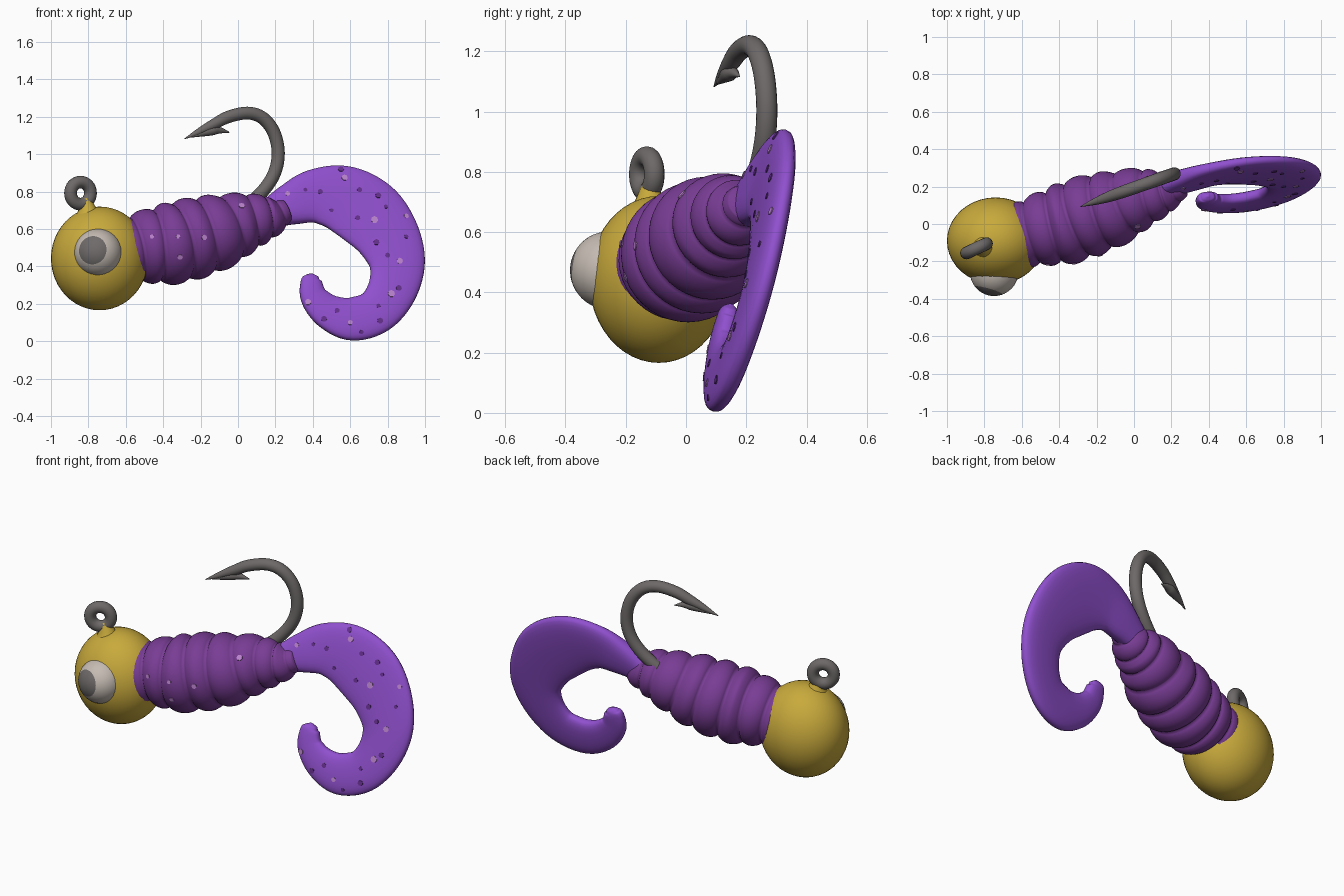
import bpy, bmesh, math
from mathutils import Vector, Matrix
from mathutils.bvhtree import BVHTree

if "Cube" in bpy.data.objects:
    bpy.data.objects.remove(bpy.data.objects["Cube"])


def material(name, rgb):
    m = bpy.data.materials.new(name)
    m.diffuse_color = (*rgb, 1)
    m.use_nodes = True
    m.node_tree.nodes["Principled BSDF"].inputs["Base Color"].default_value = m.diffuse_color
    return m


YELLOW = material("mustard_yellow", (0.58, 0.40, 0.045))
BODY = material("deep_purple", (0.19, 0.046, 0.30))
TAIL = material("bright_purple", (0.28, 0.08, 0.62))
METAL = material("hook_grey", (0.155, 0.14, 0.14))
WHITE = material("eye_white", (0.56, 0.50, 0.45))
PUPIL = material("pupil_grey", (0.16, 0.145, 0.145))
LIGHT = material("light_speck", (0.50, 0.23, 0.62))
DARK = material("dark_speck", (0.13, 0.03, 0.27))


def finish(bm, name, mats, smooth=True):
    bmesh.ops.recalc_face_normals(bm, faces=bm.faces[:])
    for f in bm.faces:
        f.smooth = smooth
    me = bpy.data.meshes.new(name)
    bm.to_mesh(me)
    bm.free()
    for m in mats:
        me.materials.append(m)
    ob = bpy.data.objects.new(name, me)
    bpy.context.collection.objects.link(ob)
    return ob


def spline(pts, steps):
    """Catmull-Rom samples as (parameter, point, tangent)."""
    p = [Vector(q) for q in pts]
    p = [2 * p[0] - p[1]] + p + [2 * p[-1] - p[-2]]
    out = []
    for i in range(1, len(p) - 2):
        a, b, c, d = p[i - 1:i + 3]
        for k in range(steps + (i == len(p) - 3)):
            t = k / steps
            k1, k2, k3 = c - a, 2 * a - 5 * b + 4 * c - d, 3 * b - a - 3 * c + d
            out.append((i - 1 + t, b + 0.5 * (k1 * t + k2 * t**2 + k3 * t**3),
                        0.5 * (k1 + 2 * k2 * t + 3 * k3 * t**2)))
    return out


def loft(name, rings, mat):
    bm = bmesh.new()
    vs = [[bm.verts.new(p) for p in r] for r in rings]
    n = len(vs[0])
    for a, b in zip(vs, vs[1:]):
        for i in range(n):
            bm.faces.new((a[i], a[(i + 1) % n], b[(i + 1) % n], b[i]))
    bm.faces.new(vs[0])
    bm.faces.new(vs[-1])
    return finish(bm, name, [mat])


def tube(name, pts, mat, steps=8, sides=20, bulge=lambda t: 1):
    """Round tube through (x, y, z, radius) points."""
    rings = []
    for t, p, d in spline(pts, steps):
        d = Vector(d[:3]).normalized()
        u = d.cross(Vector((-0.35, 1, 0))).normalized()
        v = d.cross(u)
        r = max(p[3], 0.002) * bulge(t)
        rings.append([Vector(p[:3]) + r * (math.cos(a) * u + math.sin(a) * v)
                      for a in (math.tau * i / sides for i in range(sides))])
    return loft(name, rings, mat)


# Head
bm = bmesh.new()
bmesh.ops.create_uvsphere(bm, u_segments=40, v_segments=24, radius=1,
                          matrix=Matrix.Translation((-0.74, -0.09, 0.443))
                          @ Matrix.Diagonal((0.26, 0.232, 0.277, 1)))
finish(bm, "head", [YELLOW])

# Eye with the pupil as its polar cap
bm = bmesh.new()
bmesh.ops.create_uvsphere(bm, u_segments=32, v_segments=30, radius=1)
for f in bm.faces:
    f.material_index = int(f.calc_center_median().normalized().z > math.cos(math.radians(36)))
look = Vector((-0.27, -0.95, 0.13)).to_track_quat('Z', 'Y').to_matrix().to_4x4()
bm.transform(Matrix.Translation((-0.748, -0.255, 0.473)) @ look @ Matrix.Scale(0.13, 4))
finish(bm, "eye", [WHITE, PUPIL])

# Collar under the line ring
tube("collar", [(-0.80, -0.12, 0.64, 0.085), (-0.805, -0.12, 0.70, 0.052),
                (-0.815, -0.122, 0.765, 0.022)], YELLOW)

# Line ring
a = math.radians(25)
bm = bmesh.new()
vs = []
for i in range(32):
    s = math.tau * i / 32
    row = []
    for j in range(16):
        q = math.tau * j / 16
        r = 0.059 + 0.034 * math.cos(q)
        h, n = r * math.cos(s), 0.034 * math.sin(q)
        row.append(bm.verts.new((-0.842 + h * math.cos(a) - n * math.sin(a),
                                 -0.13 + h * math.sin(a) + n * math.cos(a),
                                 0.792 + r * math.sin(s))))
    vs.append(row)
for i in range(32):
    for j in range(16):
        k, m = (i + 1) % 32, (j + 1) % 16
        bm.faces.new((vs[i][j], vs[k][j], vs[k][m], vs[i][m]))
finish(bm, "line_ring", [METAL])

# Ribbed body: one rib at each control point
body = tube("ribbed_body", [
    (-0.60, -0.06, 0.485, 0.18), (-0.49, -0.03, 0.505, 0.20), (-0.37, 0.0, 0.52, 0.222),
    (-0.24, 0.045, 0.55, 0.222), (-0.11, 0.085, 0.585, 0.207), (0.02, 0.135, 0.63, 0.172),
    (0.12, 0.16, 0.655, 0.137), (0.19, 0.18, 0.67, 0.105), (0.26, 0.20, 0.70, 0.06)],
    BODY, steps=12, sides=40,
    bulge=lambda t: 0.85 + 0.15 * abs(math.cos(math.pi * t)) ** 0.6)


# Curled tail: flat blade in a leaning plane, points are (x, z, half width, half thickness)
def lean(x, z):
    return Vector((x, -0.01 + 0.16 * x + 0.27 * z, z))


path = [(0.14, 0.67, 0.07, 0.06), (0.285, 0.735, 0.113, 0.055), (0.415, 0.775, 0.147, 0.045),
        (0.56, 0.76, 0.18, 0.042), (0.70, 0.68, 0.19, 0.042), (0.80, 0.56, 0.172, 0.042),
        (0.85, 0.42, 0.15, 0.042), (0.825, 0.275, 0.132, 0.042), (0.74, 0.16, 0.12, 0.042),
        (0.61, 0.12, 0.115, 0.042), (0.49, 0.155, 0.093, 0.04), (0.41, 0.23, 0.073, 0.038),
        (0.39, 0.31, 0.058, 0.035), (0.392, 0.345, 0.038, 0.026), (0.394, 0.362, 0.006, 0.005)]
normal = Vector((-0.16, 1, -0.27)).normalized()
rings = []
for t, p, d in spline(path, 6):
    w = Vector((-d[1], d[0])).normalized()
    side = lean(w.x, w.y) - lean(0, 0)
    ring = []
    for i in range(28):
        c, s = math.cos(math.tau * i / 28), math.sin(math.tau * i / 28)
        ring.append(lean(p[0], p[1]) + side * p[2] * math.copysign(abs(c) ** 0.85, c)
                    + normal * p[3] * math.copysign(abs(s) ** 0.75, s))
    rings.append(ring)
tail = loft("curled_tail", rings, TAIL)


# Hook and barb, lying in one upright plane
def hook_point(x, z, r):
    return (x, 0.27 + 0.35 * (x - 0.22), z, r)


tube("hook", [hook_point(*q) for q in [
    (0.02, 0.70, 0.035), (0.13, 0.80, 0.035), (0.195, 0.90, 0.035), (0.215, 1.01, 0.035),
    (0.19, 1.12, 0.035), (0.13, 1.195, 0.035), (0.05, 1.22, 0.034), (-0.05, 1.20, 0.033),
    (-0.13, 1.16, 0.029), (-0.21, 1.12, 0.018), (-0.285, 1.083, 0.002)]], METAL)
tube("barb", [hook_point(*q) for q in [
    (-0.25, 1.095, 0.006), (-0.15, 1.125, 0.026), (-0.10, 1.128, 0.018),
    (-0.045, 1.117, 0.002)]], METAL, sides=12)


# Specks: thin plates laid on the front surface at (x, z)
def specks(name, target, spots, radius, mat):
    tree = BVHTree.FromPolygons([v.co for v in target.data.vertices],
                                [p.vertices[:] for p in target.data.polygons])
    bm = bmesh.new()
    for i, (x, z) in enumerate(spots):
        loc, nor, _, _ = tree.ray_cast(Vector((x, -2, z)), Vector((0, 1, 0)))
        if loc is None:
            continue
        r = radius * (0.8, 1.0, 1.15)[i % 3]
        bmesh.ops.create_cone(bm, cap_ends=True, segments=7, radius1=r, radius2=r, depth=0.006,
                              matrix=Matrix.Translation(loc)
                              @ nor.to_track_quat('Z', 'Y').to_matrix().to_4x4())
    finish(bm, name, [mat], smooth=False)


specks("tail_light_specks", tail, [
    (0.265, 0.79), (0.57, 0.875), (0.73, 0.65), (0.90, 0.67), (0.865, 0.43), (0.82, 0.255),
    (0.60, 0.10), (0.375, 0.21)], 0.017, LIGHT)
specks("tail_dark_specks", tail, [
    (0.36, 0.81), (0.44, 0.80), (0.55, 0.92), (0.50, 0.70), (0.65, 0.81), (0.75, 0.78),
    (0.79, 0.72), (0.64, 0.66), (0.74, 0.53), (0.90, 0.56), (0.80, 0.46), (0.86, 0.285),
    (0.75, 0.19), (0.53, 0.165), (0.46, 0.12), (0.66, 0.05), (0.24, 0.70), (0.76, 0.11)],
    0.014, DARK)
specks("body_specks", body, [
    (-0.32, 0.56), (-0.18, 0.555), (0.02, 0.725), (-0.46, 0.56), (-0.31, 0.45)], 0.015, LIGHT)
